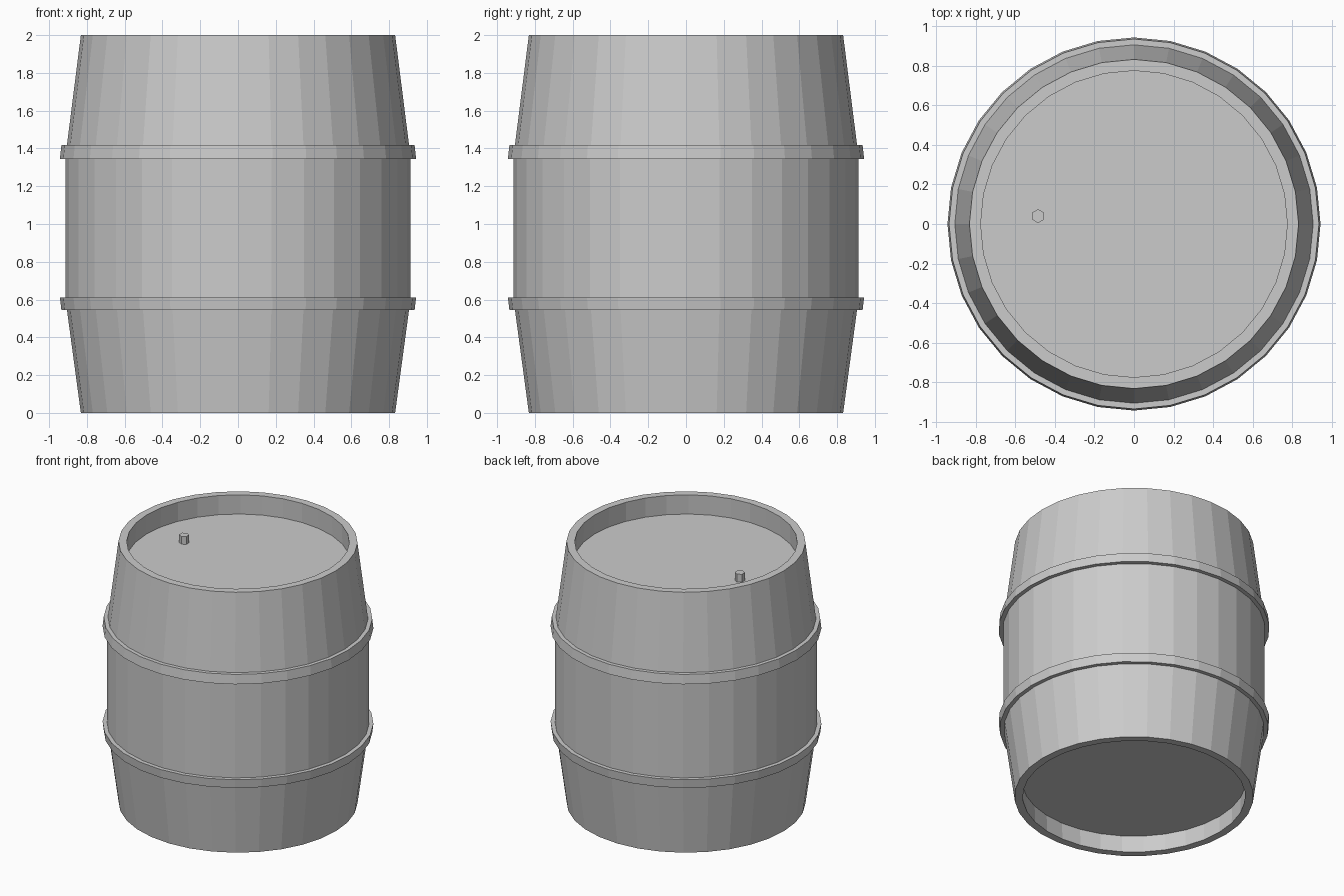
import bpy
import math

cube = bpy.data.objects.get("Cube")
if cube:
    bpy.data.objects.remove(cube)

SIDES = 32

grey = bpy.data.materials.new("plain grey")
grey.use_nodes = True
colour = (0.6, 0.6, 0.6, 1)
grey.diffuse_color = colour
grey.node_tree.nodes["Principled BSDF"].inputs["Base Color"].default_value = colour


def lathe(name, profile, closed=False):
    """Spin (radius, height) points around z; an open profile is capped at its ends."""
    verts, faces = [], []
    for r, z in profile:
        for i in range(SIDES):
            a = math.tau * i / SIDES
            verts.append((r * math.cos(a), r * math.sin(a), z))
    count = len(profile)
    for k in range(count if closed else count - 1):
        low, high = k * SIDES, (k + 1) % count * SIDES
        for i in range(SIDES):
            j = (i + 1) % SIDES
            faces.append((low + i, low + j, high + j, high + i))
    if not closed:
        faces.append(tuple(reversed(range(SIDES))))
        faces.append(tuple(range((count - 1) * SIDES, count * SIDES)))
    mesh = bpy.data.meshes.new(name)
    mesh.from_pydata(verts, [], faces)
    mesh.materials.append(grey)
    obj = bpy.data.objects.new(name, mesh)
    bpy.context.collection.objects.link(obj)
    return obj


# Barrel: recessed base, tapered ends, straight middle, recessed lid
lathe("barrel_body", [
    (0.78, 0.13), (0.775, 0), (0.832, 0), (0.913, 0.6),
    (0.913, 1.36), (0.832, 2), (0.775, 2), (0.78, 1.85),
])

# Hoops, each flared towards the middle of the barrel
lathe("lower_hoop", [(0.89, 0.545), (0.935, 0.545), (0.943, 0.612), (0.89, 0.612)], True)
lathe("upper_hoop", [(0.89, 1.345), (0.943, 1.345), (0.935, 1.417), (0.89, 1.417)], True)

# Small six-sided bung standing on the lid
bpy.ops.mesh.primitive_cylinder_add(vertices=6, radius=0.035, depth=0.08,
                                    location=(-0.485, 0.04, 1.87))
bung = bpy.context.object
bung.name = "bung"
bung.data.materials.append(grey)
